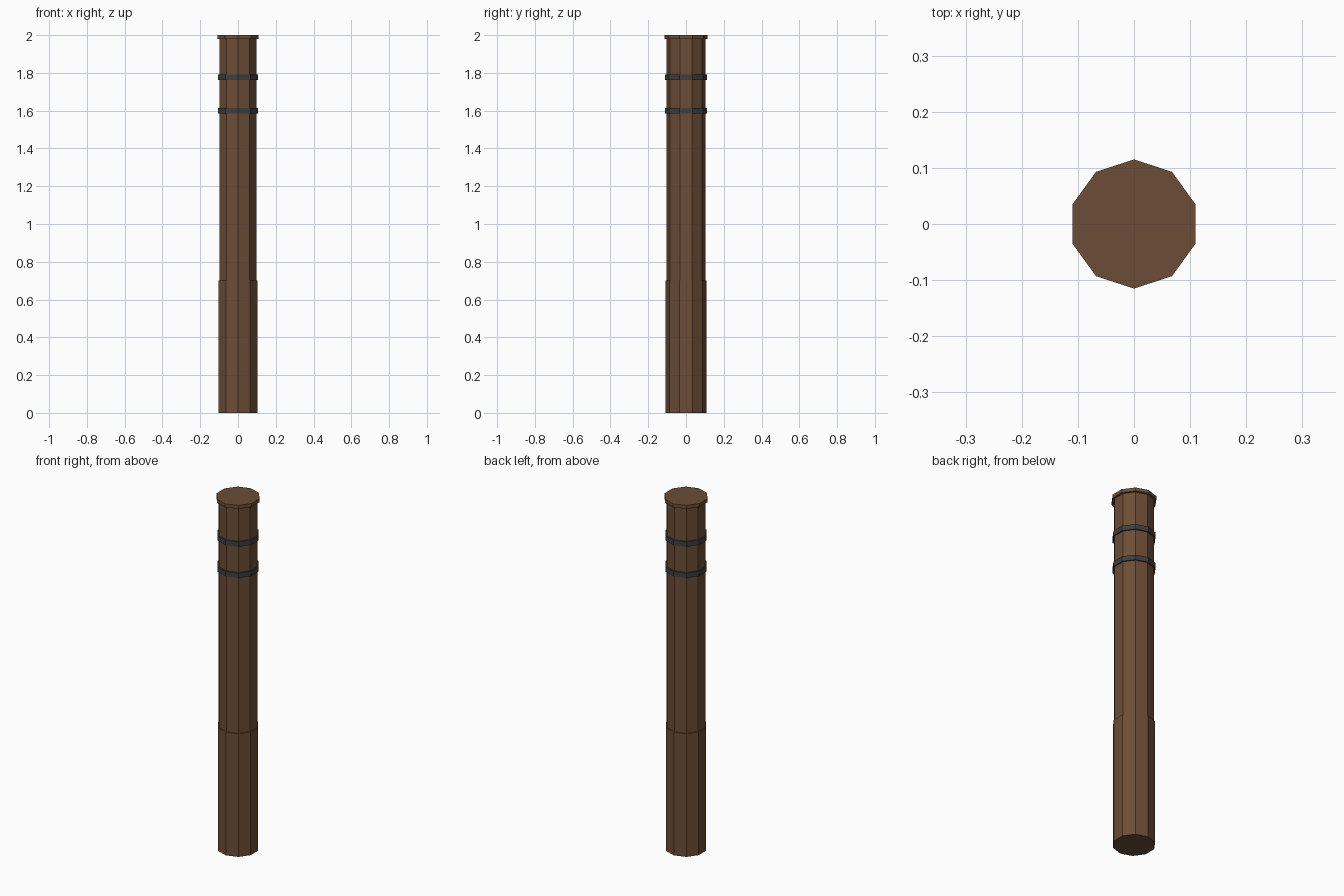
import bpy
import bmesh
from math import sin, cos, tau

cube = bpy.data.objects.get("Cube")
if cube:
    bpy.data.objects.remove(cube, do_unlink=True)

SIDES = 10


def make_material(name, rgb):
    mat = bpy.data.materials.new(name)
    mat.use_nodes = True
    mat.diffuse_color = (*rgb, 1)
    bsdf = next(n for n in mat.node_tree.nodes if n.type == 'BSDF_PRINCIPLED')
    bsdf.inputs["Base Color"].default_value = (*rgb, 1)
    return mat


def prism(name, radius, bottom, top, mat):
    """Flat-sided upright prism with corners pointing to the front and back."""
    bm = bmesh.new()
    corners = [(radius * sin(tau * i / SIDES), radius * cos(tau * i / SIDES))
               for i in range(SIDES)]
    base = bm.faces.new([bm.verts.new((x, y, bottom)) for x, y in corners])
    side = bmesh.ops.extrude_face_region(bm, geom=[base], use_keep_orig=True)
    lifted = [g for g in side["geom"] if isinstance(g, bmesh.types.BMVert)]
    bmesh.ops.translate(bm, verts=lifted, vec=(0, 0, top - bottom))
    bmesh.ops.recalc_face_normals(bm, faces=bm.faces)
    mesh = bpy.data.meshes.new(name)
    bm.to_mesh(mesh)
    bm.free()
    mesh.materials.append(mat)
    obj = bpy.data.objects.new(name, mesh)
    bpy.context.collection.objects.link(obj)
    return obj


wood = make_material("brown wood", (0.15, 0.075, 0.038))
iron = make_material("dark iron", (0.05, 0.05, 0.054))

# Wooden post: thick foot, slimmer shaft, overhanging cap
prism("lower_post", 0.109, 0, 0.70, wood)
prism("upper_shaft", 0.104, 0.70, 1.98, wood)
prism("top_cap", 0.115, 1.98, 2.0, wood)

# Iron bands near the top
for label, z in (("lower_band", 1.60), ("upper_band", 1.777)):
    prism(label, 0.111, z - 0.014, z + 0.014, iron)
